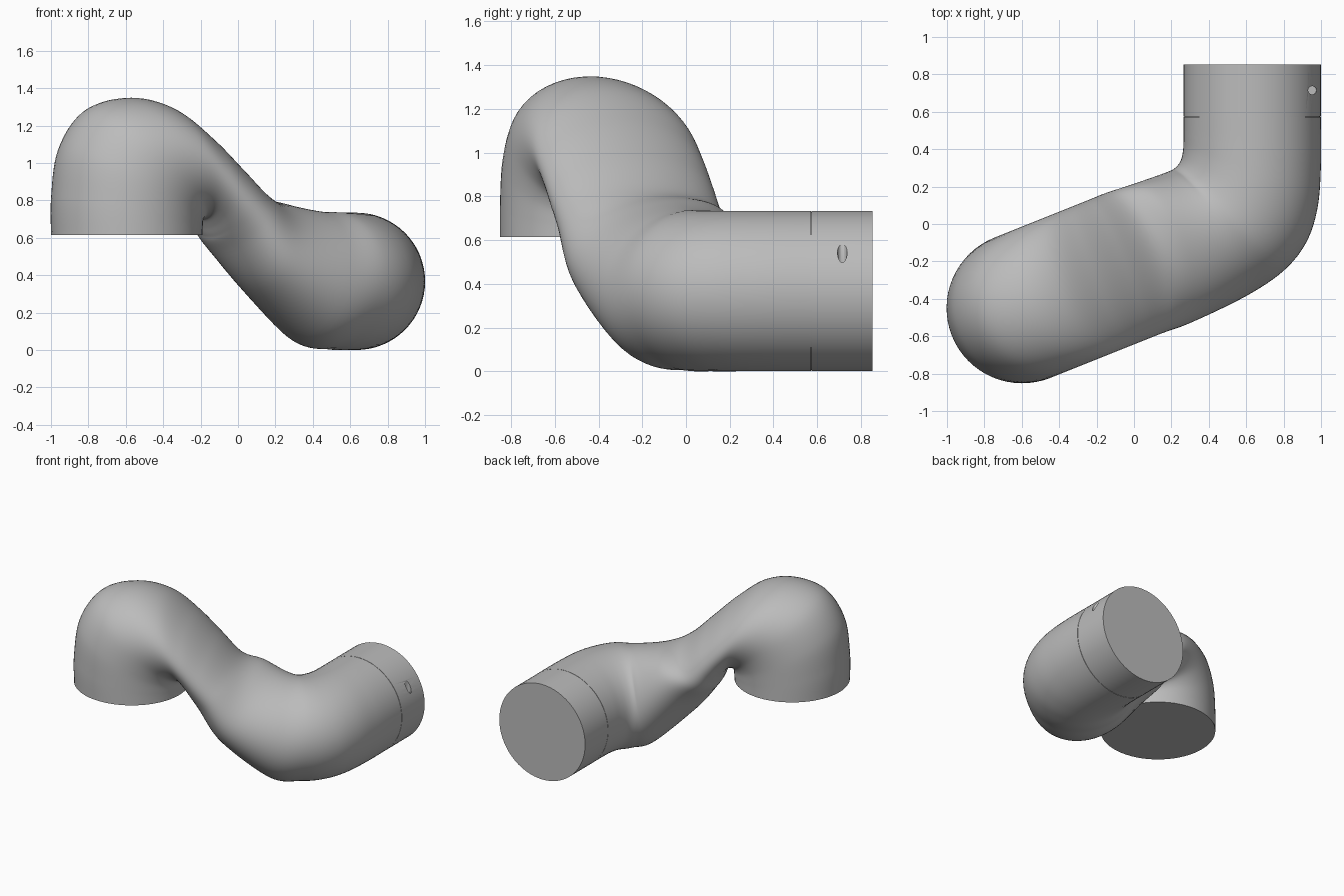
import bpy, bmesh, math
from mathutils import Vector

old = bpy.data.objects.get("Cube")
if old:
    bpy.data.objects.remove(old, do_unlink=True)

grey = bpy.data.materials.new("plain grey")
grey.use_nodes = True
grey.diffuse_color = (0.5, 0.5, 0.5, 1)
grey.node_tree.nodes["Principled BSDF"].inputs["Base Color"].default_value = (0.5, 0.5, 0.5, 1)

SIDES = 64
STEPS = 8


def loft(name, rings):
    """Skin elliptical rings (centre, half-axis, half-axis) and cap both ends."""
    bm = bmesh.new()
    loops = []
    for c, h, v in rings:
        angles = [math.tau * i / SIDES for i in range(SIDES)]
        loops.append([bm.verts.new(c + h * math.cos(a) + v * math.sin(a)) for a in angles])
    for p, q in zip(loops, loops[1:]):
        for i in range(SIDES):
            j = (i + 1) % SIDES
            bm.faces.new((p[i], p[j], q[j], q[i]))
    bm.faces.new(loops[0])
    bm.faces.new(loops[-1])
    bmesh.ops.recalc_face_normals(bm, faces=bm.faces)
    mesh = bpy.data.meshes.new(name)
    bm.to_mesh(mesh)
    bm.free()
    mesh.materials.append(grey)
    obj = bpy.data.objects.new(name, mesh)
    bpy.context.collection.objects.link(obj)
    return obj


def smooth(obj):
    bpy.ops.object.select_all(action="DESELECT")
    obj.select_set(True)
    bpy.context.view_layer.objects.active = obj
    bpy.ops.object.shade_smooth_by_angle(angle=math.radians(40))


def spline(a, b, c, d, t):
    return 0.5 * (2 * b + (c - a) * t + (2 * a - 5 * b + 4 * c - d) * t * t
                  + (3 * b - a - 3 * c + d) * t ** 3)


# Upper elbow: outer and inner wall points in its own upright plane
start = Vector((-0.595, -0.447, 0))
along = Vector((0.928, 0.371, 0))
across = Vector((-0.371, 0.928, 0))
up = Vector((0, 0, 1))
keys = []
for so, zo, si, zi in [
    (-0.405, 0.615, 0.405, 0.615),
    (-0.405, 0.82, 0.407, 0.655),
    (-0.365, 1.08, 0.41, 0.685),
    (-0.225, 1.28, 0.418, 0.70),
    (0.0, 1.348, 0.428, 0.70),
    (0.22, 1.305, 0.44, 0.69),
    (0.42, 1.16, 0.457, 0.655),
    (0.60, 0.99, 0.475, 0.61),
    (0.77, 0.83, 0.51, 0.545),
]:
    outer = start + along * so + up * zo
    inner = start + along * si + up * zi
    keys.append(((outer + inner) / 2, across * 0.404, (outer - inner) / 2))

# Lower elbow: inner and outer plan points, height, outward drop, tilt and half thickness
for lx, ly, rx, ry, z, drop, tilt, b in [
    (0.0, 0.215, 0.31, -0.525, 0.55, 0.06, 30, 0.26),
    (0.17, 0.275, 0.60, -0.385, 0.392, 0.03, 11, 0.355),
    (0.22, 0.30, 0.80, -0.25, 0.37, 0, 3, 0.367),
    (0.25, 0.34, 0.92, -0.10, 0.367, 0, 0, 0.367),
    (0.263, 0.40, 0.98, 0.08, 0.367, 0, 0, 0.367),
    (0.265, 0.48, 0.999, 0.30, 0.367, 0, 0, 0.367),
    (0.265, 0.572, 0.999, 0.572, 0.367, 0, 0, 0.367),
]:
    left, right = Vector((lx, ly, z + drop)), Vector((rx, ry, z - drop))
    h = (left - right) / 2
    t = Vector((h.y, -h.x, 0)).normalized()
    v = b * (t * math.sin(math.radians(tilt)) + up * math.cos(math.radians(tilt)))
    keys.append(((left + right) / 2, h, v))

# Smoothly interpolated pipe body
rings = []
last = len(keys) - 1
for k in range(last):
    near = [keys[max(k - 1, 0)], keys[k], keys[k + 1], keys[min(k + 2, last)]]
    for s in range(STEPS):
        rings.append([spline(*part, s / STEPS) for part in zip(*near)])
rings.append(keys[-1])
smooth(loft("bent_pipe", rings))


# Straight outlet: recessed joint and end collar
def straight(name, y0, y1, r):
    ends = [Vector((0.632, y, 0.367)) for y in (y0, y1)]
    return loft(name, [(c, Vector((-r, 0, 0)), Vector((0, 0, r))) for c in ends])


smooth(straight("joint_groove", 0.56, 0.59, 0.362))
collar = straight("outlet_collar", 0.575, 0.853, 0.367)

# Small upright hole in the collar
hole = loft("hole_cutter", [
    (Vector((0.953, 0.715, z)), Vector((0.022, 0, 0)), Vector((0, 0.022, 0)))
    for z in (0.49, 0.8)])
hole.hide_render = True
cut = collar.modifiers.new("hole", "BOOLEAN")
cut.operation = "DIFFERENCE"
cut.object = hole
bpy.context.view_layer.objects.active = collar
bpy.ops.object.modifier_apply(modifier=cut.name)
bpy.data.objects.remove(hole, do_unlink=True)
smooth(collar)
